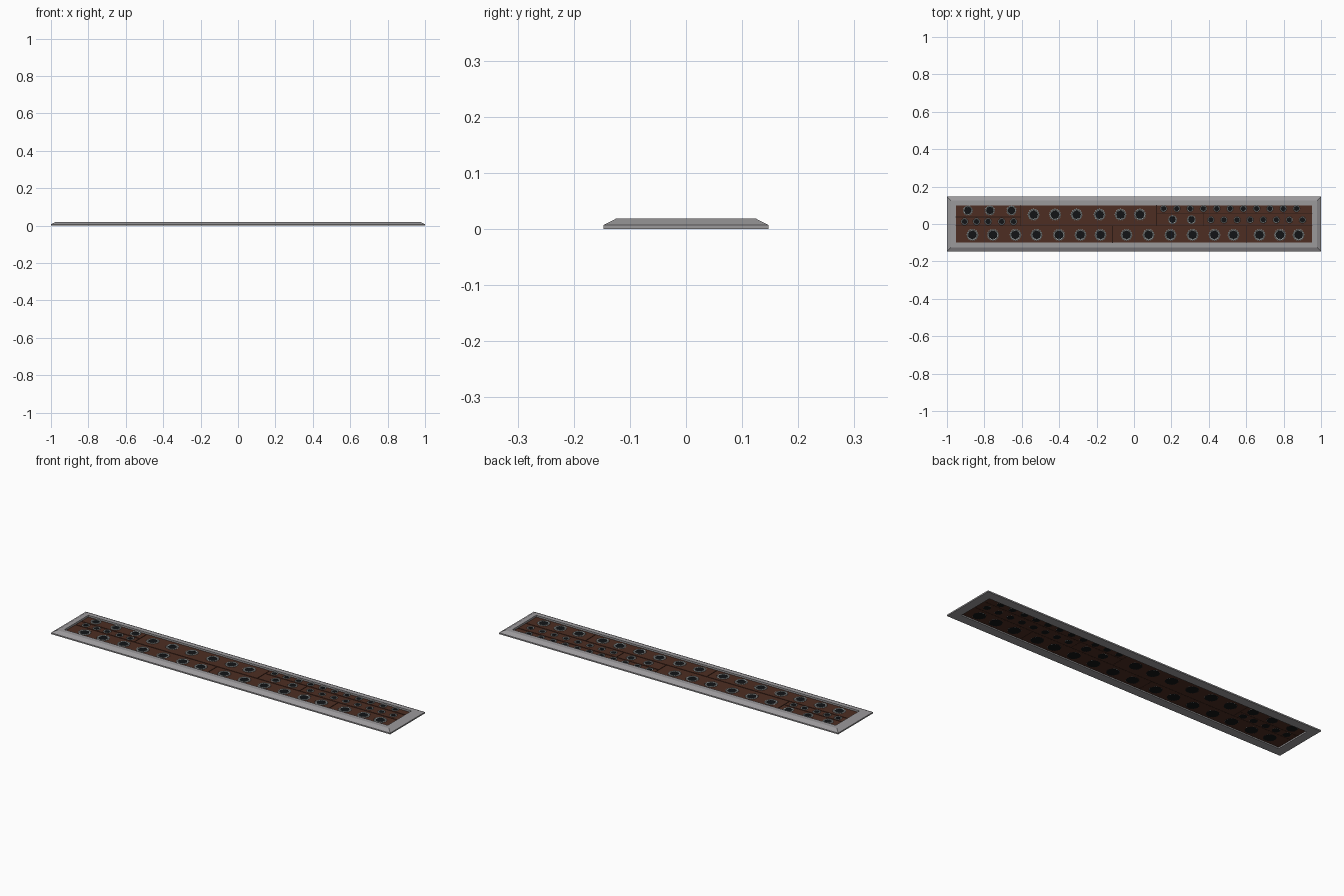
import bpy, bmesh, math

if "Cube" in bpy.data.objects:
    bpy.data.objects.remove(bpy.data.objects["Cube"])


def material(name, rgb):
    m = bpy.data.materials.new(name)
    m.diffuse_color = (*rgb, 1)
    m.use_nodes = True
    m.node_tree.nodes["Principled BSDF"].inputs["Base Color"].default_value = m.diffuse_color
    return m


GREY = material("frame grey", (0.33, 0.32, 0.33))
BROWN = material("leather brown", (0.075, 0.027, 0.016))
SEAM = material("seam dark brown", (0.025, 0.010, 0.007))
STEEL = material("ring steel", (0.33, 0.35, 0.35))
BLACK = material("hole black", (0.006, 0.007, 0.008))


def finish(bm, name, mats):
    bmesh.ops.recalc_face_normals(bm, faces=bm.faces[:])
    me = bpy.data.meshes.new(name)
    bm.to_mesh(me)
    bm.free()
    for m in mats:
        me.materials.append(m)
    ob = bpy.data.objects.new(name, me)
    bpy.context.collection.objects.link(ob)
    return ob


def box(name, x0, x1, y0, y1, z0, z1, mat):
    bm = bmesh.new()
    bmesh.ops.create_cube(bm, size=1)
    for v in bm.verts:
        v.co.x = (x0 + x1) / 2 + v.co.x * (x1 - x0)
        v.co.y = (y0 + y1) / 2 + v.co.y * (y1 - y0)
        v.co.z = (z0 + z1) / 2 + v.co.z * (z1 - z0)
    return finish(bm, name, [mat])


def bridge(bm, a, b, mi=0):
    n = len(a)
    for i in range(n):
        f = bm.faces.new((a[i], a[(i + 1) % n], b[(i + 1) % n], b[i]))
        f.material_index = mi


# Mitred frame with a sloped outer edge: (inset from outside, height)
bm = bmesh.new()
loops = []
for d, z in [(0, 0), (0, 0.007), (0.022, 0.0185), (0.047, 0.0185), (0.047, 0)]:
    x, y = 1 - d, 0.147 - d
    loops.append([bm.verts.new((sx * x, sy * y, z))
                  for sx, sy in ((-1, -1), (1, -1), (1, 1), (-1, 1))])
for i in range(5):
    bridge(bm, loops[i], loops[(i + 1) % 5])
finish(bm, "frame", [GREY])

# Dark backing showing in the seams
box("seam_backing", -0.952, 0.952, -0.1, 0.1, 0.0065, 0.0085, SEAM)

# Panels
X, Y, G = 0.953, 0.1, 0.002
panels = [
    (-X, -0.115, -Y, -0.01), (-0.115, 0.6, -Y, -0.01), (0.6, X, -Y, -0.01),
    (-X, -0.605, 0.037, Y), (-X, -0.605, -0.01, 0.037),
    (-0.605, 0.12, -0.01, Y), (0.12, X, 0.058, Y),
    (0.12, 0.37, -0.01, 0.058), (0.37, X, -0.01, 0.058),
]
for i, (x0, x1, y0, y1) in enumerate(panels):
    box(f"panel_{i + 1}", x0 + G, x1 - G, y0 + G, y1 - G, 0.006, 0.0105, BROWN)

# Rows of holes: (y, radius, x positions)
rows = [
    (-0.058, 0.033, (-0.864, -0.754, -0.634, -0.521, -0.401, -0.286, -0.179,
                     -0.04, 0.078, 0.195, 0.313, 0.43, 0.532, 0.671, 0.781, 0.88)),
    (0.072, 0.028, (-0.888, -0.77, -0.655)),
    (0.013, 0.020, (-0.906, -0.842, -0.78, -0.708, -0.644)),
    (0.050, 0.033, (-0.537, -0.422, -0.307, -0.184, -0.072, 0.032)),
    (0.082, 0.019, [0.158 + 0.0711 * i for i in range(11)]),
    (0.023, 0.025, (0.206, 0.307)),
    (0.022, 0.019, [0.411 + 0.07 * i for i in range(8)]),
]
N = 32


def toothed(bm, x, y, z, r, depth):
    vs = []
    for i in range(N):
        k = r * (1 - depth * (i % 2))
        a = 2 * math.pi * i / N
        vs.append(bm.verts.new((x + k * math.cos(a), y + k * math.sin(a), z)))
    return vs


# Toothed steel rings around black holes
for n, (y, r, xs) in enumerate(rows):
    bm = bmesh.new()
    for x in xs:
        prof = [toothed(bm, x, y, 0.0055, r, 0.12),
                toothed(bm, x, y, 0.0125, r, 0.12),
                toothed(bm, x, y, 0.0140, r * 0.86, 0.04),
                toothed(bm, x, y, 0.0125, r * 0.76, 0.16),
                toothed(bm, x, y, 0.0112, r * 0.74, 0.16)]
        for i in range(4):
            bridge(bm, prof[i], prof[i + 1])
        f = bm.faces.new(prof[-1])
        f.material_index = 1
        f = bm.faces.new(prof[0][::-1])
        f.material_index = 1
    finish(bm, f"hole_row_{n + 1}", [STEEL, BLACK])
